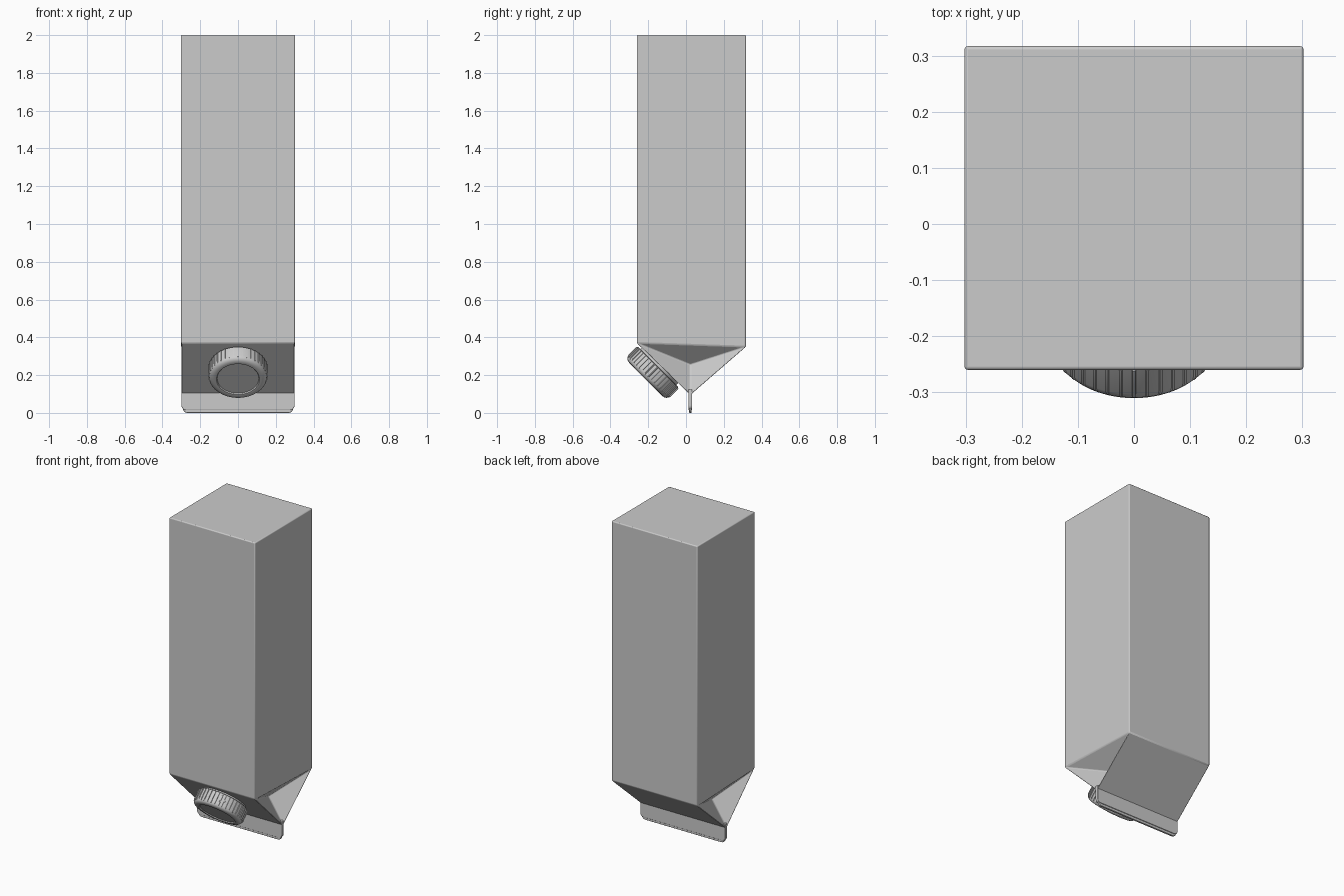
import bpy, bmesh
from math import sin, cos, pi, radians
from mathutils import Vector, Matrix

if "Cube" in bpy.data.objects:
    bpy.data.objects.remove(bpy.data.objects["Cube"])


def make(name, verts, faces, bevel=0, angle=30, matrix=None):
    mesh = bpy.data.meshes.new(name)
    mesh.from_pydata([tuple(v) for v in verts], [], faces)
    bm = bmesh.new()
    bm.from_mesh(mesh)
    bmesh.ops.recalc_face_normals(bm, faces=bm.faces)
    bm.to_mesh(mesh)
    bm.free()
    ob = bpy.data.objects.new(name, mesh)
    bpy.context.collection.objects.link(ob)
    if matrix:
        ob.matrix_world = matrix
    if bevel:
        mod = ob.modifiers.new("soft_edges", 'BEVEL')
        mod.width, mod.segments = bevel, 3
        mod.limit_method, mod.angle_limit = 'ANGLE', radians(20)
    bpy.ops.object.select_all(action='DESELECT')
    ob.select_set(True)
    bpy.context.view_layer.objects.active = ob
    bpy.ops.object.shade_smooth_by_angle(angle=radians(angle))
    return ob


# Carton body: tall box with a gable below whose ends are folded inwards
X, F, B, RY = 0.302, -0.26, 0.317, 0.023
verts = []
for s in (-1, 1):
    verts += [(s * X, F, 2.0), (s * X, B, 2.0), (s * X, F, 0.37), (s * X, B, 0.35),
              (s * X, RY, 0.095), (s * 0.195, RY, 0.255)]
faces = [(0, 6, 7, 1), (0, 2, 8, 6), (1, 7, 9, 3),      # end, front, back
         (2, 4, 10, 8), (3, 9, 10, 4)]                  # gable slopes
for o in (0, 6):
    faces += [(o, o + 1, o + 3, o + 2), (o + 2, o + 3, o + 5),
              (o + 2, o + 5, o + 4), (o + 3, o + 4, o + 5)]
make("carton_body", verts, faces, 0.006)


# Sealed fin along the ridge: rounded-corner panels extruded in y
def panel(name, half, z0, z1, y0, y1, r):
    outline = [(half, z1)]
    outline += [(half - r + r * cos(a), z0 + r - r * sin(a))
                for a in [i * pi / 12 for i in range(7)]]
    outline += [(-x, z) for x, z in reversed(outline)]
    n = len(outline)
    vs = [(x, y, z) for y in (y0, y1) for x, z in outline]
    fs = [tuple(range(n)), tuple(range(n, 2 * n))]
    fs += [(i, (i + 1) % n, n + (i + 1) % n, n + i) for i in range(n)]
    make(name, vs, fs, 0.003)


panel("seal_fin", 0.300, 0.015, 0.125, 0.013, 0.033, 0.025)
panel("seal_lip", 0.292, 0.0, 0.06, 0.017, 0.029, 0.025)

# Screw cap on the front slope: local z points out of the slope
axis = Vector((0, -1, -1)).normalized()
cap_matrix = Matrix.Translation((0, -0.147, 0.243)) @ axis.to_track_quat('Z', 'Y').to_matrix().to_4x4()


def lathe(name, profile, seg):
    vs = [(r * cos(2 * pi * i / seg), r * sin(2 * pi * i / seg), z)
          for r, z in profile for i in range(seg)]
    fs = [(k * seg + i, k * seg + (i + 1) % seg, (k + 1) * seg + (i + 1) % seg, (k + 1) * seg + i)
          for k in range(len(profile) - 1) for i in range(seg)]
    fs += [tuple(range(seg)), tuple(range(len(vs) - seg, len(vs)))]
    make(name, vs, fs, matrix=cap_matrix)


lathe("cap_neck", [(0.135, -0.03), (0.135, 0.02)], 64)
lathe("screw_cap", [(0.148, 0.0), (0.153, 0.003), (0.153, 0.068), (0.151, 0.078),
                    (0.145, 0.086), (0.136, 0.091), (0.125, 0.093), (0.114, 0.092),
                    (0.110, 0.086)], 80)

# Grip ribs around the cap
vs, fs = [], []
for i in range(40):
    rot = Matrix.Rotation(2 * pi * i / 40, 3, 'Z')
    o = len(vs)
    for z, r1 in ((0.006, 0.157), (0.066, 0.157), (0.076, 0.153)):
        vs += [rot @ Vector((r, t, z)) for r, t in
               ((0.146, -0.0045), (r1, -0.0025), (r1, 0.0025), (0.146, 0.0045))]
    for k in (0, 4):
        fs += [tuple(o + k + n for n in (j, (j + 1) % 4, 4 + (j + 1) % 4, 4 + j)) for j in range(4)]
    fs += [(o, o + 1, o + 2, o + 3), (o + 8, o + 9, o + 10, o + 11)]
make("cap_ribs", vs, fs, matrix=cap_matrix)
